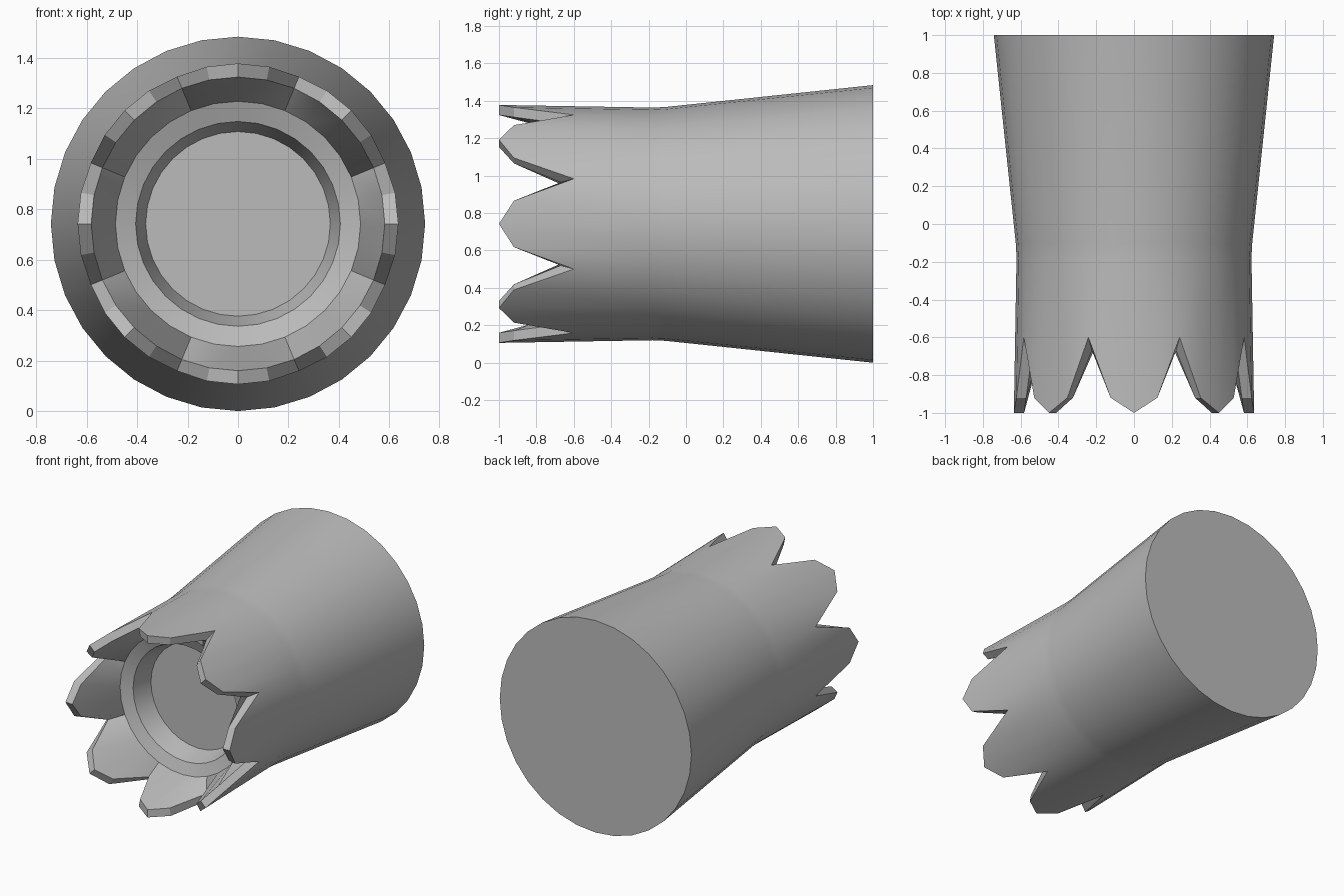
import bpy, bmesh, math

cube = bpy.data.objects.get("Cube")
if cube:
    bpy.data.objects.remove(cube, do_unlink=True)

SIDES = 32
CENTRE_Z = 0.742

metal = bpy.data.materials.new("grey metal")
metal.use_nodes = True
GREY = (0.5, 0.5, 0.5, 1)
metal.diffuse_color = GREY
metal.node_tree.nodes["Principled BSDF"].inputs["Base Color"].default_value = GREY

# Repeating petal edge: tip, shoulder, notch, shoulder
OUTER_EDGE = (-1.0, -0.92, -0.6, -0.92)
INNER_EDGE = (-1.0, -0.92, -0.67, -0.92)

# Shell profile as (radius, depth), from the back plate to the recessed inner plate;
# a depth given as a tuple repeats round the ring
PROFILE = [
    (0.742, 1.0),
    (0.625, -0.11),
    (0.622, -0.18),
    (0.636, OUTER_EDGE),
    (0.582, INNER_EDGE),
    (0.486, -0.61),
    (0.406, -0.58),
    (0.366, -0.44),
]


def ring(bm, radius, depth):
    verts = []
    for i in range(SIDES):
        a = math.tau * i / SIDES
        y = depth[i % len(depth)] if isinstance(depth, tuple) else depth
        # the outer skin narrows slightly towards the notches
        r = radius - 0.012 * (y + 1) if depth is OUTER_EDGE else radius
        verts.append(bm.verts.new((r * math.cos(a), y, CENTRE_Z + r * math.sin(a))))
    return verts


# Nozzle shell with petals and inner throat
bm = bmesh.new()
rings = [ring(bm, r, d) for r, d in PROFILE]
for a, b in zip(rings, rings[1:]):
    for i in range(SIDES):
        j = (i + 1) % SIDES
        bm.faces.new((a[i], a[j], b[j], b[i]))
bm.faces.new(rings[0])
bm.faces.new(rings[-1])
bmesh.ops.recalc_face_normals(bm, faces=bm.faces[:])

mesh = bpy.data.meshes.new("exhaust_nozzle")
bm.to_mesh(mesh)
bm.free()
mesh.materials.append(metal)
nozzle = bpy.data.objects.new("exhaust_nozzle", mesh)
bpy.context.collection.objects.link(nozzle)

# Smooth round walls, sharp rims
bpy.ops.object.select_all(action="DESELECT")
nozzle.select_set(True)
bpy.context.view_layer.objects.active = nozzle
bpy.ops.object.shade_smooth_by_angle(angle=math.radians(30))
